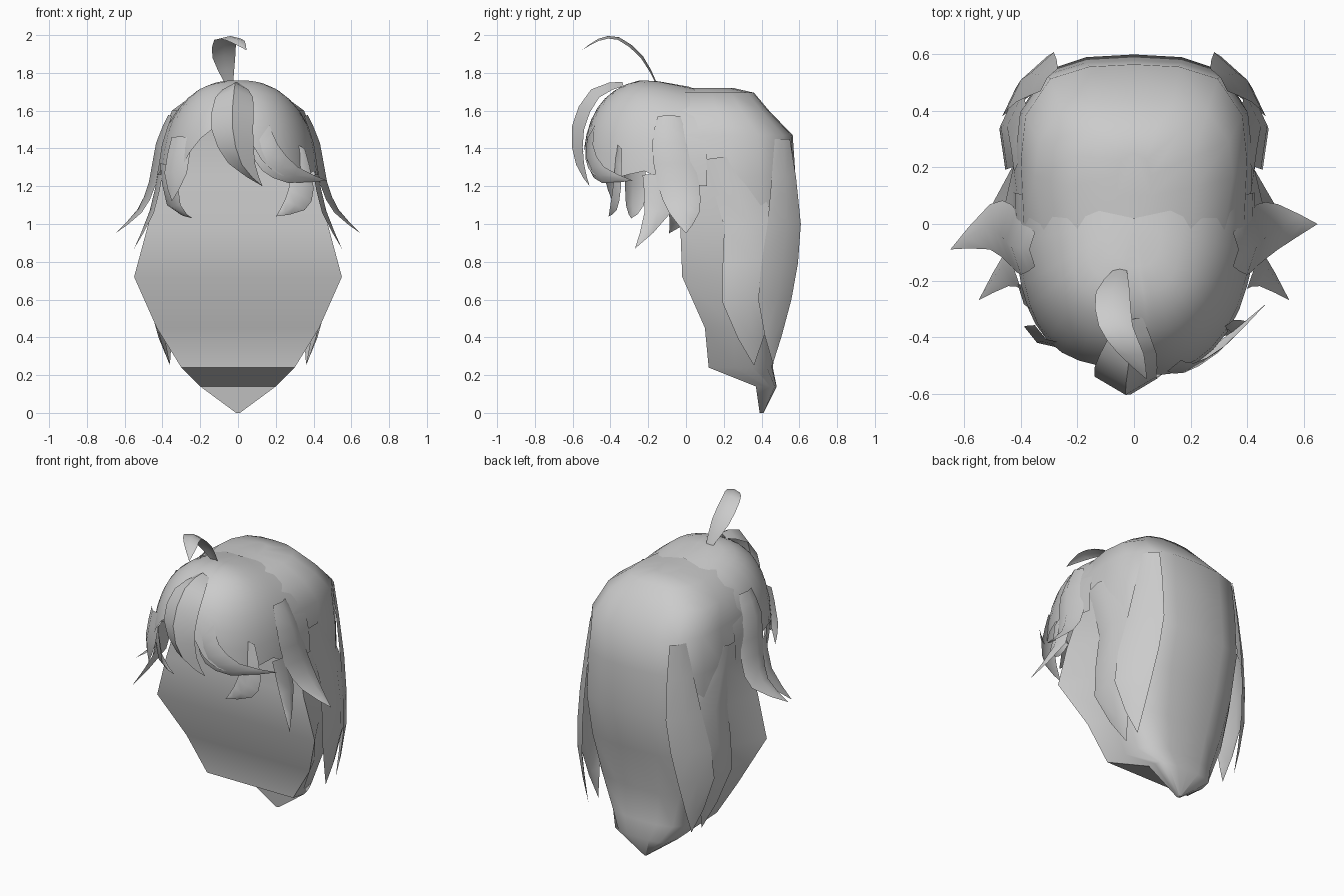
import bpy, math
from mathutils import Vector as V

if "Cube" in bpy.data.objects:
    bpy.data.objects.remove(bpy.data.objects["Cube"])

HEAD = V((0, 0.05, 1.25))
X, Y = (1, 0, 0), (0, 1, 0)


def make(name, verts, faces, angle=50):
    me = bpy.data.meshes.new(name)
    me.from_pydata([tuple(v) for v in verts], [], faces)
    me.validate()
    ob = bpy.data.objects.new(name, me)
    bpy.context.collection.objects.link(ob)
    bpy.ops.object.select_all(action='DESELECT')
    ob.select_set(True)
    bpy.context.view_layer.objects.active = ob
    bpy.ops.object.mode_set(mode='EDIT')
    bpy.ops.mesh.select_all(action='SELECT')
    bpy.ops.mesh.remove_doubles(threshold=0.0005)
    bpy.ops.mesh.normals_make_consistent(inside=False)
    bpy.ops.object.mode_set(mode='OBJECT')
    bpy.ops.object.shade_smooth_by_angle(angle=math.radians(angle))
    return ob


def grid(rows, closed=False):
    n = len(rows[0])
    verts = [p for r in rows for p in r]
    faces = []
    for i in range(len(rows) - 1):
        for j in range(n if closed else n - 1):
            k = (j + 1) % n
            faces.append((i * n + j, i * n + k, (i + 1) * n + k, (i + 1) * n + j))
    return verts, faces


def spline(pts, steps=2):
    """Catmull-Rom through vectors (position + width)."""
    p = [pts[0]] + pts + [pts[-1]]
    out = []
    for i in range(1, len(p) - 2):
        a, b, c, d = p[i - 1:i + 3]
        for s in range(steps):
            t = s / steps
            out.append(0.5 * (2 * b + (c - a) * t + (2 * a - 5 * b + 4 * c - d) * t * t
                              + (3 * b - a - 3 * c + d) * t ** 3))
    return out + [pts[-1]]


def strand(name, pts, side, bulge=0.35):
    """Pointed hair sheet with a raised ridge; pts are (x, y, z, half width)."""
    s = V(side).normalized()
    pts = spline([V(p) for p in pts])
    rows = []
    for i, p in enumerate(pts):
        c, w = p.to_3d(), max(p[3], 0)
        t = (pts[min(i + 1, len(pts) - 1)] - pts[max(i - 1, 0)]).to_3d()
        n = s.cross(t).normalized()
        if n.dot(c - HEAD) < 0:
            n = -n
        rows.append([c - s * w, c + n * w * bulge, c + s * w])
    return make(name, *grid(rows))


# Front cap: superellipsoid shell with a jagged fringe edge (angle from front, edge z)
edge = [(-97, 1.2), (-68, 1.3), (-52, 1.22), (-34, 1.38), (-17, 1.5), (-8, 1.41), (0, 1.38),
        (7, 1.43), (14, 1.34), (28, 1.26), (48, 1.24), (68, 1.28), (80, 1.22), (97, 1.2)]
sgn = lambda v, e: math.copysign(abs(v) ** e, v)
zc, h = 1.15, 0.63
cols = []
for deg, ze in spline([V(e) for e in edge]):
    th = math.radians(deg)
    P = 2.45 + 0.7 * math.cos(th) ** 2
    amax = math.acos(((ze - zc) / h) ** (P / 2))
    col = []
    for i in range(10):
        a = amax * i / 9
        r = math.sin(a) ** (2 / P)
        y = 0.02 - 0.57 * r * sgn(math.cos(th), 0.87)
        z = zc + h * math.cos(a) ** (2 / P)
        # crown slopes gently down toward the back hair
        z -= 0.2 * max(0, y + 0.25) * max(0, (z - 1.4) / 0.38)
        col.append(V((0.43 * r * sgn(math.sin(th), 0.87), y, z)))
    cols.append(col)
make("front_cap", *grid(cols))

# Back hair volume: flat front, rounded back (z, front half width, y front, side half width, y back)
levels = [(1.72, .04, 0, .06, .25), (1.695, .2, -.02, .22, .36), (1.6, .32, -.02, .35, .44),
          (1.47, .39, 0, .4, .565), (1.25, .41, 0, .42, .58), (.98, .48, -.03, .42, .6),
          (.72, .55, -.02, .42, .54), (.45, .43, .1, .36, .48), (.24, .3, .12, .28, .46),
          (.14, .2, .37, .19, .48), (0, .01, .39, .01, .41)]
rings = []
for z, wf, yf, wm, yb in levels:
    d = yb - yf
    half = [(wf, yf), (wm, yf + d * .4), (wm * .96, yf + d * .68),
            (wm * .74, yf + d * .91), (wm * .4, yf + d * .985)]
    ring = half + [(0, yb)] + [(-x, y) for x, y in reversed(half)]
    rings.append([V((x, y, z)) for x, y in ring])
v, f = grid(rings, closed=True)
n = len(rings[0])
f += [tuple(range(n)), tuple(range(len(v) - n, len(v)))]
make("back_hair", v, f)

# Paired locks: side and rear locks hug the volume, flare and under locks stick out at the cheeks
for m, nm, tip in ((1, "right", 0), (-1, "left", -.09)):
    strand("side_lock_" + nm,
           [(m * .395, .18, 1.35, .1), (m * .408, .34, 1, .14), (m * .435, .33, .6, .14),
            (m * .36, .36, .25, 0)], (-.15 * m, 1, .1), .3)
    strand("rear_lock_" + nm,
           [(m * .3, .51, 1.45, .05), (m * .35, .52, 1, .11), (m * .4, .47, .6, .11),
            (m * .36, .46, .26, 0)], (.6, -.8 * m, 0), .2)
    strand("flare_lock_" + nm,
           [(m * .35, -.09, 1.57, .06), (m * .4, -.08, 1.42, .1), (m * .435, -.04, 1.21, .11),
            (m * .51, -.01, 1.06, .08), (m * .65, tip, .95, 0)], Y)
    strand("under_lock_" + nm,
           [(m * .4, -.16, 1.26, .07), (m * .445, -.15, 1.06, .07),
            (m * .55, -.27, .87, 0)], Y)

# Crown tuft
strand("crown_tuft", [(-.05, -.165, 1.755, .025), (-.075, -.24, 1.88, .06),
                      (-.065, -.36, 1.975, .06), (-.01, -.46, 1.97, .045),
                      (.045, -.55, 1.92, 0)], X, .25)

# Fringe locks
strand("center_lock", [(-.01, -.33, 1.73, .04), (-.02, -.46, 1.67, .1), (-.03, -.54, 1.5, .11),
                       (.02, -.54, 1.32, .07), (.13, -.51, 1.2, 0)], X, .6)
strand("right_sweep_lock", [(.12, -.49, 1.45, .09), (.17, -.5, 1.35, .08),
                            (.29, -.44, 1.26, .05), (.47, -.28, 1.23, 0)], (.5, .1, .8))
strand("right_curl_lock", [(.31, -.35, 1.42, .05), (.34, -.36, 1.22, .07),
                           (.3, -.38, 1.1, .06), (.2, -.41, 1.04, 0)], (.8, .2, -.4))
strand("left_fringe_lock", [(-.3, -.39, 1.46, .06), (-.33, -.4, 1.27, .07),
                            (-.35, -.39, 1.12, 0)], (.8, -.5, 0))
strand("left_curl_lock", [(-.37, -.27, 1.32, .07), (-.34, -.27, 1.1, .06),
                          (-.24, -.29, 1.03, 0)], (.6, -.8, 0))
